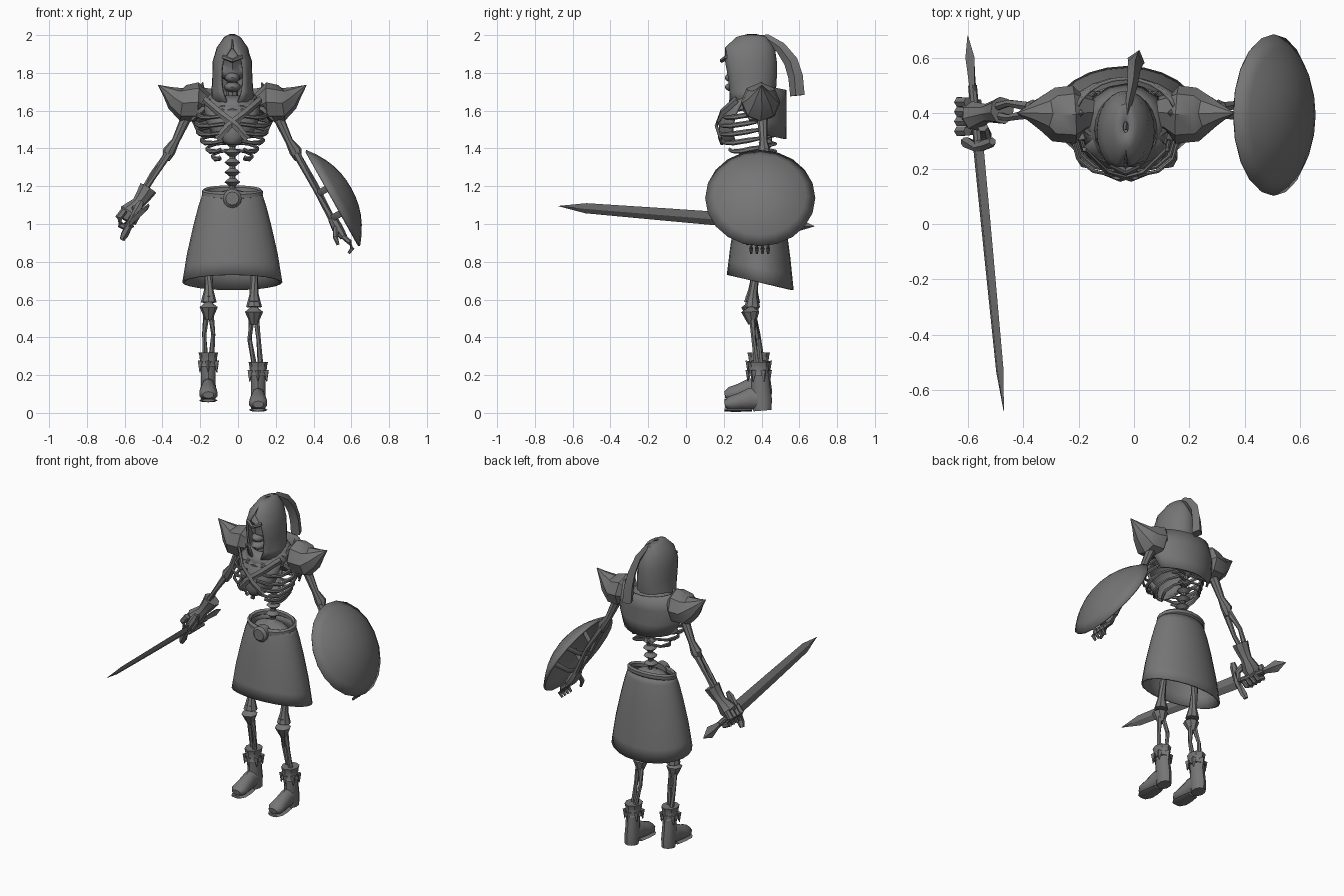
import bpy, bmesh, math
from mathutils import Vector
from math import sin, cos, pi

grey = bpy.data.materials.new("bone_and_iron_grey")
grey.diffuse_color = (0.18, 0.18, 0.18, 1)
CX = -0.03  # body mid-line


def finish(name, bm, thick=0, angle=40):
    bmesh.ops.remove_doubles(bm, verts=bm.verts, dist=0.0005)
    bmesh.ops.recalc_face_normals(bm, faces=bm.faces)
    me = bpy.data.meshes.new(name)
    bm.to_mesh(me)
    bm.free()
    me.materials.append(grey)
    me.shade_smooth()
    me.set_sharp_from_angle(angle=math.radians(angle))
    ob = bpy.data.objects.new(name, me)
    bpy.context.collection.objects.link(ob)
    if thick:
        m = ob.modifiers.new("shell", 'SOLIDIFY')
        m.thickness, m.offset = thick, 0
    return ob


def tube(name, pts, rad, n=8, up=(0, 0, 1), angle=40):
    """Sweep an ellipse along pts; rad = radius or (along up, across)."""
    bm = bmesh.new()
    pts = [Vector(p) for p in pts]
    rings = []
    for i, p in enumerate(pts):
        t = (pts[min(i + 1, len(pts) - 1)] - pts[max(i - 1, 0)]).normalized()
        u = Vector(up)
        u = u - t * u.dot(t)
        if u.length < 0.05:
            u = Vector((0, 1, 0)) - t * t.y
        u.normalize()
        w = t.cross(u)
        r = rad[i] if isinstance(rad, list) else rad
        a, b = r if isinstance(r, tuple) else (r, r)
        rings.append([bm.verts.new(p + u * a * cos(2 * pi * k / n) + w * b * sin(2 * pi * k / n))
                      for k in range(n)])
    for r0, r1 in zip(rings, rings[1:]):
        for k in range(n):
            bm.faces.new((r0[k], r0[(k + 1) % n], r1[(k + 1) % n], r1[k]))
    bm.faces.new(rings[0])
    bm.faces.new(rings[-1])
    return finish(name, bm, angle=angle)


def sheet(name, f, nu, nv, thick, angle=40):
    """Surface f(u, v) over the unit square, given a thickness."""
    bm = bmesh.new()
    g = [[bm.verts.new(f(i / nu, j / nv)) for i in range(nu + 1)] for j in range(nv + 1)]
    for j in range(nv):
        for i in range(nu):
            bm.faces.new((g[j][i], g[j][i + 1], g[j + 1][i + 1], g[j + 1][i]))
    return finish(name, bm, thick, angle)


def ball(name, c, r, dents=(), seg=12):
    bm = bmesh.new()
    bmesh.ops.create_uvsphere(bm, u_segments=seg, v_segments=seg * 2 // 3, radius=1)
    for v in bm.verts:
        v.co = Vector(c) + Vector(v.co[i] * r[i] for i in range(3))
        for p, d, depth in dents:
            q = (v.co - Vector(p)).length
            if q < d:
                v.co.y += depth * (1 - q / d)
    return finish(name, bm)


def table(rows, v):
    """Interpolate rows of numbers at v in 0..1."""
    x = v * (len(rows) - 1)
    i = min(int(x), len(rows) - 2)
    return [a + (b - a) * (x - i) for a, b in zip(rows[i], rows[i + 1])]


# --- helmet with an open face: z, half width, front y, back y, opening angle
HELM = [(2.0, .01, .33, .37, 0), (1.985, .04, .27, .43, 0), (1.93, .078, .21, .465, .08),
        (1.86, .098, .19, .475, .55), (1.78, .10, .20, .475, .62), (1.70, .105, .22, .47, .5),
        (1.645, .115, .23, .46, .25)]


def helmet(u, v):
    z, rx, y0, y1, o = table(HELM, v)
    a = o + (2 * pi - 2 * o) * u
    return CX + rx * sin(a), (y0 + y1) / 2 - (y1 - y0) / 2 * cos(a), z


sheet("helmet", helmet, 20, 6, .012)
tube("helmet_crest", [(-.03, .34, 1.985), (-.02, .43, 1.982), (-.005, .50, 1.935), (0, .555, 1.86),
                      (.005, .58, 1.78), (.008, .59, 1.68)],
     [(.012, .008), (.022, .012), (.03, .018), (.038, .023), (.04, .028), (.04, .032)], 4)
tube("helmet_brow", [(CX - .05, .215, 1.885), (CX, .19, 1.865), (CX + .05, .215, 1.885)], .012, 6)

# --- skull
eyes = [((CX + s * .035, .235, 1.835), .04, .05) for s in (-1, 1)]
nose = [((CX, .215, 1.79), .022, .03)]
ball("skull", (CX, .32, 1.84), (.08, .105, .09), eyes + nose, 20)
ball("upper_jaw", (CX, .265, 1.775), (.04, .06, .03))
ball("lower_jaw", (CX, .27, 1.725), (.045, .065, .028))

# --- neck, spine and pelvis
tube("neck", [(CX, .41, 1.55), (CX, .37, 1.75)], .03)
tube("spine", [(CX, .40, 1.12), (CX, .41, 1.3), (CX, .44, 1.45), (CX, .45, 1.62)], .016)
for i in range(9):
    z = 1.17 + i * .052
    y = .395 + .05 * i / 8
    tube("vertebra", [(CX, y, z - .02), (CX, y, z), (CX, y, z + .02)], [.018, .042, .018], 8)
ball("pelvis", (CX, .39, 1.13), (.12, .07, .05))

# --- rib cage: height, half width, front y, front gap
for z, d, yf, gap in [(1.635, .15, .22, .04), (1.59, .185, .19, .04), (1.545, .195, .175, .04),
                      (1.50, .185, .175, .04), (1.455, .165, .19, .05), (1.41, .135, .23, .06),
                      (1.37, .105, .28, .07)]:
    for s in (-1, 1):
        ym = (yf + .47) / 2
        tube("rib", [(CX + s * x, y, zz) for x, y, zz in
                     [(.01, .45, z + .02), (.6 * d, .475, z + .015), (.93 * d, ym + .07, z),
                      (d, ym, z - .012), (.88 * d, yf + .06, z - .025),
                      (.6 * d, yf + .015, z - .025), (gap, yf, z - .015)]],
             [(.009, .007)] * 3 + [(.014, .008)] * 2 + [(.010, .007)] * 2, 6)


# --- breastplate, collar and back cape
def bib(u, v):
    w, y, z = table([(.10, .255, 1.655), (.145, .215, 1.61), (.14, .185, 1.54),
                     (.105, .175, 1.46), (.06, .19, 1.42)], v)
    k = 2 * u - 1
    return CX + w * k, y + .07 * k * k, z + .02 * k * k


sheet("breastplate", bib, 8, 8, .014)
for s in (-1, 1):
    tube("chest_strap", [(CX + s * .15, .27, 1.66), (CX + s * .07, .19, 1.59),
                         (CX - s * .02, .16, 1.52), (CX - s * .08, .185, 1.45)], [(.02, .008)] * 4, 4, (0, 0, 1))


def collar(u, v):
    a = 2 * pi * u
    r, z = table([(.095, 1.70), (.125, 1.67), (.155, 1.625)], v)
    return CX + r * sin(a), .355 - r * .95 * cos(a), z - .025 * cos(a)


sheet("collar", collar, 16, 2, .012)


def cape(u, v):
    a = (u - .5) * 2.5
    r, y, z = table([(.17, .36, 1.71), (.215, .33, 1.62), (.20, .345, 1.53), (.165, .37, 1.45)], v)
    return CX + r * sin(a) * 1.12, y + (.525 - y) * cos(a), z + .03 * (1 - cos(a))


sheet("back_cape", cape, 10, 3, .012)

# --- shoulders, arms and forearms
for s in (-1, 1):
    def P(d, y, z):
        return (CX + s * d, y, z)
    tube("collar_bone", [P(.02, .30, 1.62), P(.10, .31, 1.66), P(.20, .39, 1.64)], .014, 6)
    tube("shoulder_guard", [P(.12, .40, 1.615), P(.165, .40, 1.635), P(.185, .395, 1.645), P(.26, .395, 1.64),
                            P(.30, .40, 1.665), P(.345, .40, 1.70), P(.392, .40, 1.735)],
         [.06, .075, .105, .097, .066, .032, .002], 8, (0, 0, 1), 30)
    tube("shoulder_guard_spike", [P(.18, .40, 1.68), P(.155, .40, 1.75)], [.035, .003], 4)
    tube("shoulder_scale", [P(.08, .36, 1.64), P(.15, .37, 1.61), P(.21, .38, 1.55)],
         [(.012, .05), (.022, .08), (.01, .05)], 6)
    tube("upper_arm", [P(.20, .40, 1.62), P(.25, .405, 1.55), P(.30, .41, 1.44), P(.335, .415, 1.385), P(.35, .41, 1.34)],
         [.035, .028, .021, .034, .02])
    ex = .49 if s < 0 else .53
    ez = 1.14 if s < 0 else 1.02
    for o in (-.022, .022):
        tube("forearm_bone", [P(.34, .41 + o * .5, 1.37), P((.34 + ex) / 2 + .006, .41 + o * 1.2, (1.37 + ez) / 2 + o * .6),
                              P(ex, .405 + o * .5, ez)], [.02, .013, .018], 6)

# --- gauntlet and sword hand
tube("gauntlet", [(-.475, .41, 1.19), (-.50, .405, 1.15), (-.53, .40, 1.11), (-.575, .39, 1.06), (-.595, .385, 1.02)],
     [.05, .042, .034, .055, .035], 8)
for i in range(4):
    y = .335 + i * .035
    tube("gripping_finger", [(-.60, y, 1.075), (-.63, y, 1.035), (-.622, y, .995), (-.585, y, .975),
                             (-.555, y, .995)], [.018, .02, .018, .016, .01], 6)
tube("gripping_thumb", [(-.545, .35, 1.09), (-.53, .32, 1.05), (-.55, .31, 1.00)], [.02, .018, .012], 6)


# --- sword: blade, guard, grip and pointed pommel along one line
def S(y):
    t = (y + .675) / 1.355
    return (-.47 - .13 * t, y, 1.095 - .107 * t)


EDGE = (.45, 0, .89)
tube("sword_blade", [S(.30), S(-.10), S(-.53), S(-.675)], [(.042, .012), (.037, .011), (.03, .009), (.001, .001)], 4, EDGE, 20)
tube("sword_grip", [S(.30), S(.50)], .016)
tube("sword_pommel", [S(.47), S(.52), S(.60), S(.68)], [.014, (.02, .014), (.036, .018), (.001, .001)], 4, EDGE, 20)
gx, gy, gz = S(.285)
tube("sword_guard", [(gx + .45 * k, gy + .02 * abs(k) * 10 - .01, gz + .89 * k) for k in (-.115, -.085, 0, .085, .115)],
     [.014, .022, .018, .022, .014], 6)

# --- shield dome facing outward, with rear straps
N, T, C = Vector((.873, 0, .488)), Vector((-.488, 0, .873)), Vector((.50, .393, 1.135))


def dome(u, v):
    a = 2 * pi * u
    r = .288 * v
    return C + T * r * cos(a) + Vector((0, r * sin(a), 0)) + N * (.108 * (1 - v ** 2.2))


sheet("shield", dome, 20, 6, .012)
for k in (-.09, .06):
    tube("shield_strap", [C + T * k + Vector((0, y, 0)) + N * n for y, n in
                          [(-.11, .07), (-.07, -.02), (0, -.06), (.07, -.02), (.11, .07)]], [(.018, .006)] * 5, 4, T)

# --- free hand with hanging fingers
tube("open_hand", [(.50, .40, 1.03), (.525, .395, .98), (.56, .39, .93)], [(.025, .03), (.03, .045), (.02, .05)], 8)
for i in range(4):
    y = .345 + i * .03
    tube("finger", [(.555, y, .935), (.59, y, .905), (.605, y, .87), (.585, y, .845)], [.014, .014, .012, .007], 6)
tube("thumb", [(.52, .36, .98), (.515, .33, .93), (.53, .325, .89)], [.016, .014, .008], 6)


# --- skirt with a hem dropping to the back, belt and buckle
def skirt(u, v):
    a = 2 * pi * u
    rx, ry, h = table([(.150, .095, 0), (.175, .115, .16), (.20, .133, .36), (.235, .155, .68), (.26, .172, 1)], v)
    hem = .69 + .04 * cos(a)
    return CX + rx * sin(a), .393 - ry * cos(a), 1.17 + (hem - 1.17) * h


sheet("skirt", skirt, 24, 8, .01)
tube("belt", [(CX + .15 * sin(a), .393 - .10 * cos(a), 1.165 - .02 * cos(a)) for a in [2 * pi * i / 20 for i in range(21)]],
     (.02, .013), 6)
tube("belt_buckle", [(CX, .315, 1.135), (CX, .27, 1.135), (CX, .255, 1.135)], [.05, .05, .035], 12)

# --- legs and boots; the raised foot on one side
for s, lift, kx, fx in ((-1, .05, -.155, -.157), (1, 0, .085, .107)):
    tube("thigh_bone", [(CX + s * .10, .39, 1.10), (kx, .37, .75), (kx, .355, .63 + lift / 2), (kx, .35, .56 + lift / 2)],
         [.028, .02, .024, .042])
    tube("knee", [(kx, .345, .59 + lift / 2), (kx, .34, .535 + lift / 2), (kx, .35, .47 + lift / 2)], [.03, .048, .02], 8)
    for o, yo in ((-.024, .012), (.024, -.012)):
        tube("shin_bone", [(kx + o * .4, .35, .52 + lift / 2), (kx + o, .37 + yo, .39 + lift / 2), (fx + o * .6, .39 + yo, .22 + lift)],
             [.018, .012, .016], 6)
    tube("boot_cuff", [(fx, .385, z + lift) for z in (.27, .255, .215, .195)],
         [(.06, .052), (.056, .048), (.05, .043), (.062, .054)], 8)
    for k in range(6):
        a = k * pi / 3 + .5
        p = Vector((fx + .046 * cos(a), .385 + .052 * sin(a), .225 + lift))
        tube("cuff_tatter", [p, p + Vector((.006 * cos(a), .006 * sin(a), -.06))], [.018, .002], 4)
    tube("boot_shaft", [(fx, .39, .22 + lift), (fx, .395, .14 + lift), (fx, .40, .07 + lift), (fx, .405, .012 + lift)],
         [(.048, .042), (.05, .04), (.055, .042), (.048, .04)], 10)
    tube("boot_foot", [(fx, y, z + lift) for y, z in ((.41, .075), (.34, .075), (.285, .06), (.235, .05), (.205, .045))],
         [(.06, .04), (.058, .04), (.045, .047), (.038, .05), (.018, .03)], 10)
    tube("boot_sole", [(fx, y, .016 + lift) for y in (.35, .29, .235, .205)],
         [(.008, .038), (.010, .048), (.010, .05), (.008, .034)], 8)
